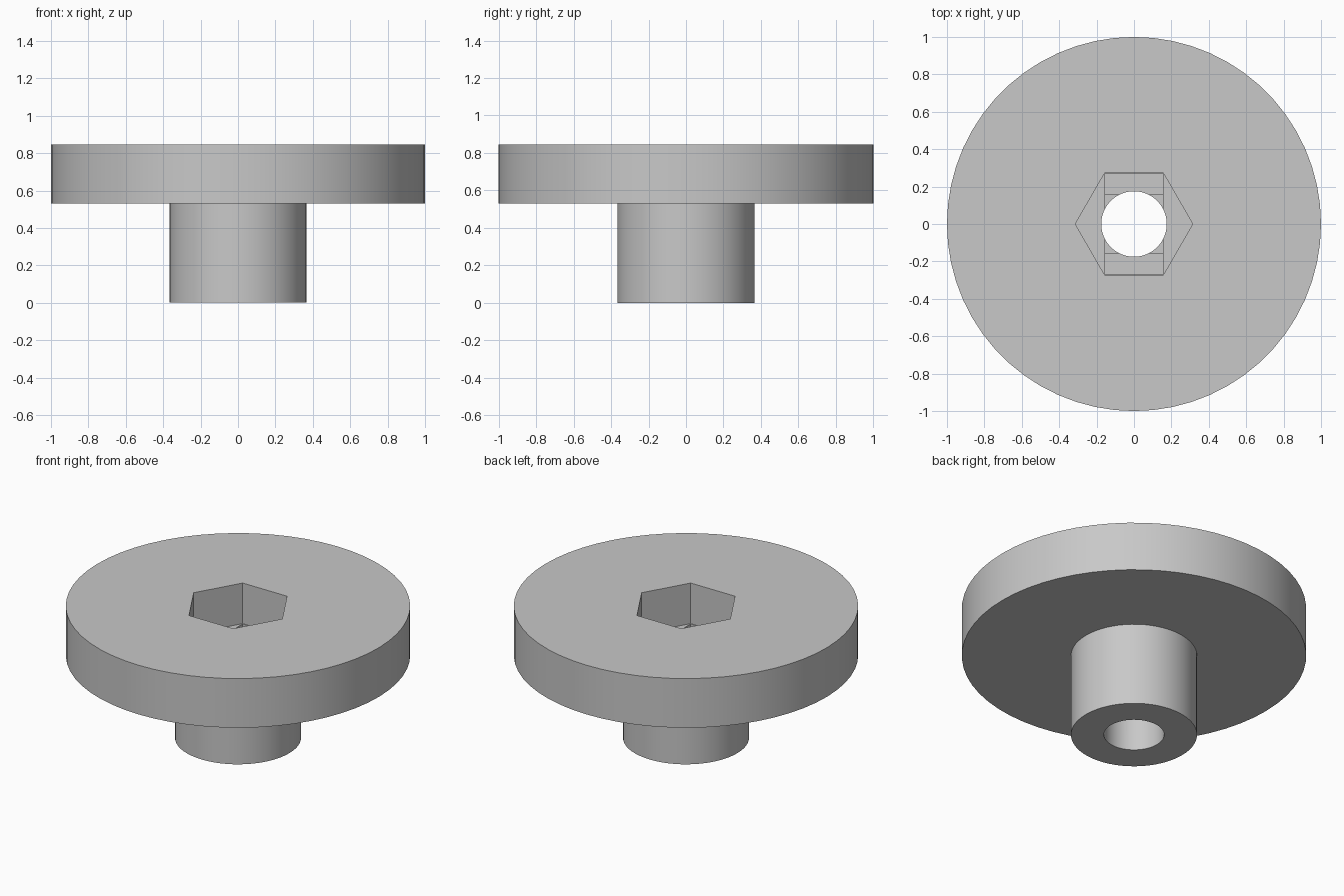
import bpy, bmesh, math

old = bpy.data.objects.get("Cube")
if old:
    bpy.data.objects.remove(old, do_unlink=True)

SIDES = 60
HEIGHT = 0.845
HUB_TOP = 0.53
NUT_FLOOR = 0.585
LAYER = 0.03

grey = bpy.data.materials.new("plain grey")
grey.use_nodes = True
colour = (0.58, 0.58, 0.58, 1)
grey.diffuse_color = colour
grey.node_tree.nodes["Principled BSDF"].inputs["Base Color"].default_value = colour


def prism(name, points, low, high):
    """Extrude a flat outline from height low to height high."""
    bm = bmesh.new()
    base = bm.faces.new([bm.verts.new((x, y, low)) for x, y in points])
    top = bmesh.ops.extrude_face_region(bm, geom=[base])["geom"]
    verts = [v for v in top if isinstance(v, bmesh.types.BMVert)]
    bmesh.ops.translate(bm, verts=verts, vec=(0, 0, high - low))
    bmesh.ops.recalc_face_normals(bm, faces=bm.faces)
    mesh = bpy.data.meshes.new(name)
    bm.to_mesh(mesh)
    bm.free()
    obj = bpy.data.objects.new(name, mesh)
    bpy.context.collection.objects.link(obj)
    mesh.materials.append(grey)
    return obj


def ring(radius, sides):
    steps = [math.tau * i / sides for i in range(sides)]
    return [(radius * math.cos(a), radius * math.sin(a)) for a in steps]


def box(x, y):
    return [(-x, -y), (x, -y), (x, y), (-x, y)]


def combine(target, tool, operation):
    """Apply a boolean and remove the tool."""
    bpy.context.view_layer.objects.active = target
    mod = target.modifiers.new(tool.name, "BOOLEAN")
    mod.operation, mod.solver, mod.object = operation, "EXACT", tool
    bpy.ops.object.modifier_apply(modifier=mod.name)
    bpy.data.objects.remove(tool, do_unlink=True)


# Round flange with a narrower hub below it
wheel = prism("flanged_hub", ring(1, SIDES), HUB_TOP, HEIGHT)
combine(wheel, prism("hub", ring(0.366, SIDES), 0, HUB_TOP + 0.02), "UNION")

# Hexagonal nut pocket, two stepped bridging recesses, and the through hole
cutters = [
    prism("nut_pocket", ring(0.314, 6), NUT_FLOOR, 1),
    prism("bridge_slot", box(0.155, 0.267), NUT_FLOOR - LAYER, NUT_FLOOR + LAYER),
    prism("bridge_square", box(0.154, 0.154), NUT_FLOOR - 2 * LAYER, NUT_FLOOR + LAYER / 2),
    prism("through_hole", ring(0.175, SIDES), -0.1, 1),
]
for cutter in cutters:
    combine(wheel, cutter, "DIFFERENCE")

# Smooth round walls with crisp edges
bpy.ops.object.select_all(action="DESELECT")
wheel.select_set(True)
bpy.context.view_layer.objects.active = wheel
bpy.ops.object.shade_smooth_by_angle(angle=math.radians(30))
